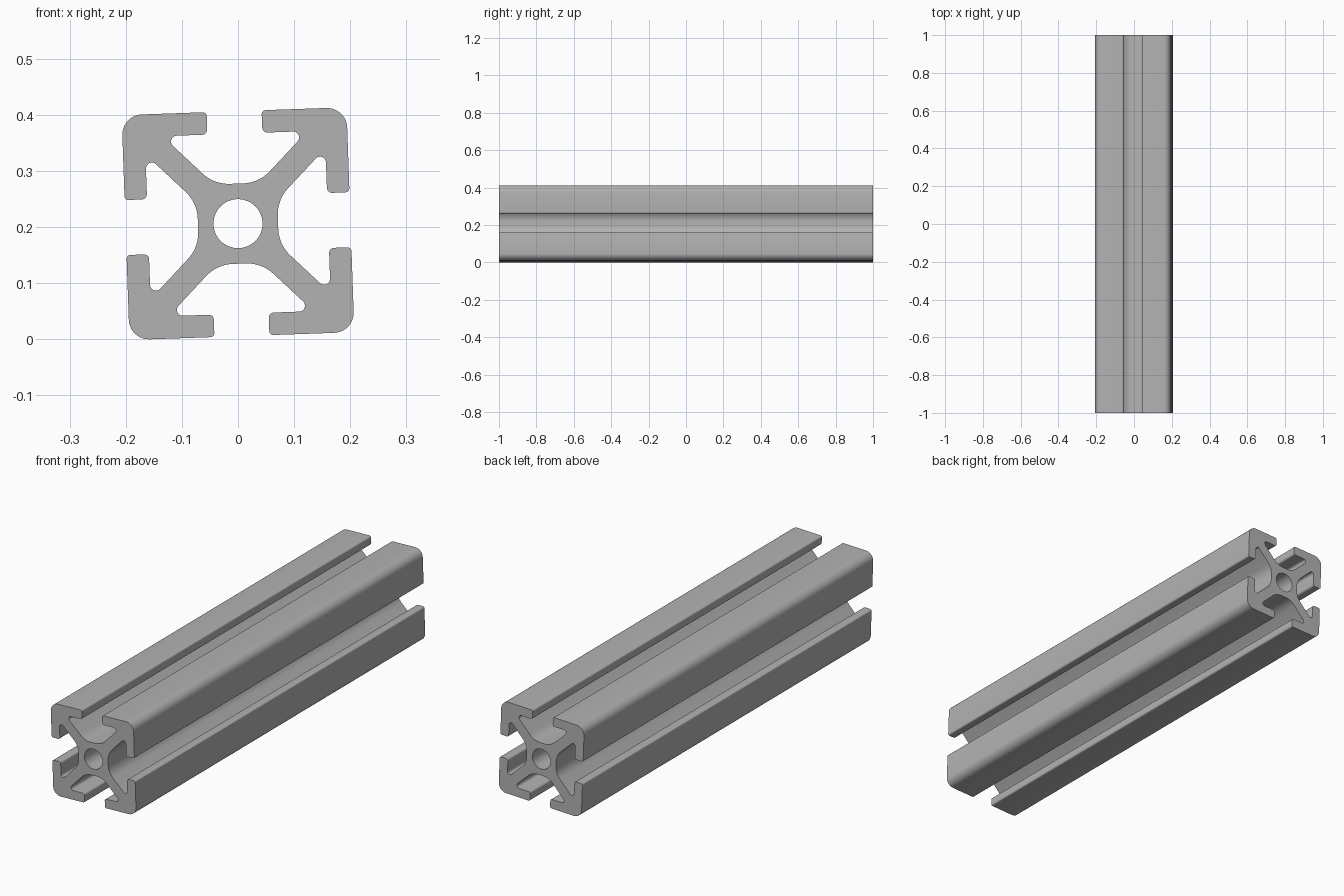
import bpy
import bmesh
from math import cos, sin, tan, tau, pi, radians
from mathutils import Vector, Matrix

cube = bpy.data.objects.get("Cube")
if cube:
    bpy.data.objects.remove(cube, do_unlink=True)

LENGTH = 2.0
HALF = 0.2005      # half width of the square section
SLOT = 0.049       # half width of each slot opening
LIP = 0.1605       # inner face of the slot lips
CORE = 0.0714      # half width of the central core
WEB = 0.0315       # offset of the diagonal web faces
BORE = 0.0437
TILT = radians(2)


def fillet(prev, corner, nxt, radius, steps):
    """Points of an arc rounding one corner of a polygon."""
    a, b = (prev - corner).normalized(), (nxt - corner).normalized()
    half = a.angle(b) / 2
    centre = corner + (a + b).normalized() * radius / sin(half)
    start = corner + a * radius / tan(half) - centre
    end = corner + b * radius / tan(half) - centre
    sweep = start.angle_signed(end)
    return [centre + Matrix.Rotation(-sweep * i / steps, 2) @ start
            for i in range(steps + 1)]


def section_outline():
    """Rounded outline: one quarter repeated around the axis."""
    quarter = [
        (HALF, SLOT, 0.007, 5), (HALF, HALF, 0.036, 10), (SLOT, HALF, 0.007, 5),
        (SLOT, LIP, 0.009, 5), (LIP - WEB, LIP, 0.0105, 10),
        (CORE - WEB, CORE, 0.068, 10), (WEB - CORE, CORE, 0.068, 10),
        (WEB - LIP, LIP, 0.0105, 10), (-SLOT, LIP, 0.009, 5),
    ]
    corners = []
    for k in range(4):
        turn = Matrix.Rotation(k * pi / 2 + TILT, 2)
        corners += [(turn @ Vector((x, z)), r, n) for x, z, r, n in quarter]
    points = []
    for i, (p, r, n) in enumerate(corners):
        after = corners[(i + 1) % len(corners)][0]
        points += fillet(corners[i - 1][0], p, after, r, n)
    return points


outline = section_outline()
bore = [Vector((cos(tau * i / 48), sin(tau * i / 48))) * BORE for i in range(48)]
base = min(p.y for p in outline)

# Fill the section around its bore, then extrude it along the bar
bm = bmesh.new()
edges = []
for loop in (outline, bore):
    verts = [bm.verts.new((p.x, -LENGTH / 2, p.y - base)) for p in loop]
    edges += [bm.edges.new((v, verts[i - 1])) for i, v in enumerate(verts)]
bmesh.ops.triangle_fill(bm, edges=edges, use_beauty=True, normal=(0, -1, 0))
result = bmesh.ops.extrude_face_region(bm, geom=bm.faces[:], use_keep_orig=True)
moved = [g for g in result["geom"] if isinstance(g, bmesh.types.BMVert)]
bmesh.ops.translate(bm, verts=moved, vec=(0, LENGTH, 0))
bmesh.ops.recalc_face_normals(bm, faces=bm.faces[:])

mesh = bpy.data.meshes.new("slotted_bar")
bm.to_mesh(mesh)
bm.free()
bar = bpy.data.objects.new("slotted_bar", mesh)
bpy.context.collection.objects.link(bar)

# Plain grey metal
grey = bpy.data.materials.new("aluminium_grey")
grey.use_nodes = True
colour = (0.45, 0.45, 0.45, 1)
grey.diffuse_color = colour
grey.node_tree.nodes["Principled BSDF"].inputs["Base Color"].default_value = colour
mesh.materials.append(grey)

# Smooth fillets, crisp end faces
bpy.ops.object.select_all(action="DESELECT")
bar.select_set(True)
bpy.context.view_layer.objects.active = bar
bpy.ops.object.shade_smooth_by_angle(angle=radians(30))
